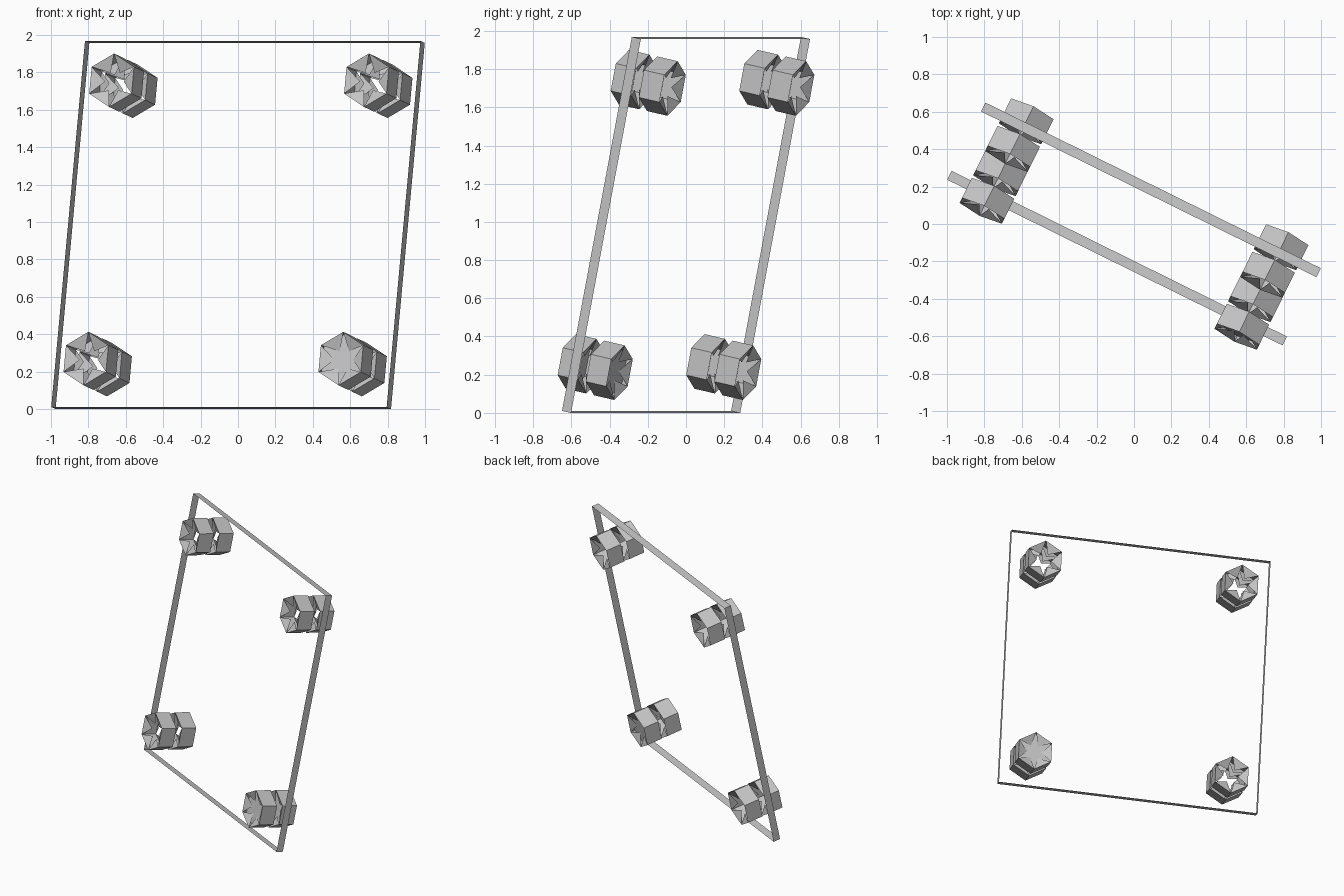
import bpy, bmesh
from math import sin, cos, pi
from mathutils import Matrix, Vector

cube = bpy.data.objects.get("Cube")
if cube:
    bpy.data.objects.remove(cube, do_unlink=True)

grey = bpy.data.materials.new("light_grey")
grey.use_nodes = True
tone = (0.55, 0.55, 0.55, 1)
grey.diffuse_color = tone
grey.node_tree.nodes["Principled BSDF"].inputs["Base Color"].default_value = tone

# Tilted plane holding every part: u across, v up, n towards the front
u = Vector((0.897, -0.443, 0)).normalized()
v = Vector((0.0896, 0.183, 0.979))
v = (v - u * v.dot(u)).normalized()
n = u.cross(v)
tilt = Matrix((u, v, n)).transposed().to_4x4()
tilt.translation = (0, 0, 0.984)

HALF, STRIP = 1.0, 0.027            # frame half side, strip half width
OFFSET = 0.76                       # nut distance from the centre
R, LENGTH, SPACING = 0.146, 0.122, 0.168
TIP, DEPTH = 0.055, 0.035           # inner points of the star openings


def finish(name, bm):
    mesh = bpy.data.meshes.new(name)
    bm.to_mesh(mesh)
    bm.free()
    mesh.materials.append(grey)
    obj = bpy.data.objects.new(name, mesh)
    obj.matrix_world = tilt
    bpy.context.collection.objects.link(obj)


def ring(bm, x, y, z, radius, turn=0.0):
    return [bm.verts.new((x + radius * cos(pi / 6 + (i + turn) * pi / 3),
                          y + radius * sin(pi / 6 + (i + turn) * pi / 3), z))
            for i in range(6)]


def bridge(bm, low, high):
    count = len(low)
    for i in range(count):
        j = (i + 1) % count
        bm.faces.new((low[i], low[j], high[j], high[i]))


def hex_nut(bm, x, y, z):
    """Open hexagonal tube, each rim folded inwards as six triangles."""
    rims = []
    for side in (-1, 1):
        rim = ring(bm, x, y, z + side * LENGTH / 2, R)
        tips = ring(bm, x, y, z + side * (LENGTH / 2 - DEPTH), TIP, 0.5)
        for i in range(6):
            tri = (rim[i], rim[(i + 1) % 6], tips[i])
            bm.faces.new(tri if side > 0 else tri[::-1])
        rims.append(rim)
    bridge(bm, *rims)


# Square frame made of a thin strip
bm = bmesh.new()
corners = ((-HALF, -HALF), (HALF, -HALF), (HALF, HALF), (-HALF, HALF))
bridge(bm, *[[bm.verts.new((x, y, z)) for x, y in corners]
             for z in (-STRIP, STRIP)])
finish("square_frame", bm)

# A pair of hexagonal nuts near each corner
for row, y in (("lower", -OFFSET), ("upper", OFFSET)):
    for col, x in (("right", -OFFSET), ("left", OFFSET)):
        bm = bmesh.new()
        for z in (-SPACING / 2, SPACING / 2):
            hex_nut(bm, x, y, z)
        # The lower left pair is closed behind its star openings
        if row == "lower" and col == "left":
            for side in (-1, 1):
                z = side * (SPACING / 2 + LENGTH / 2 - DEPTH)
                plate = ring(bm, x, y, z, R * 0.99)
                bm.faces.new(plate if side > 0 else plate[::-1])
        finish(f"{row}_{col}_nut_pair", bm)
